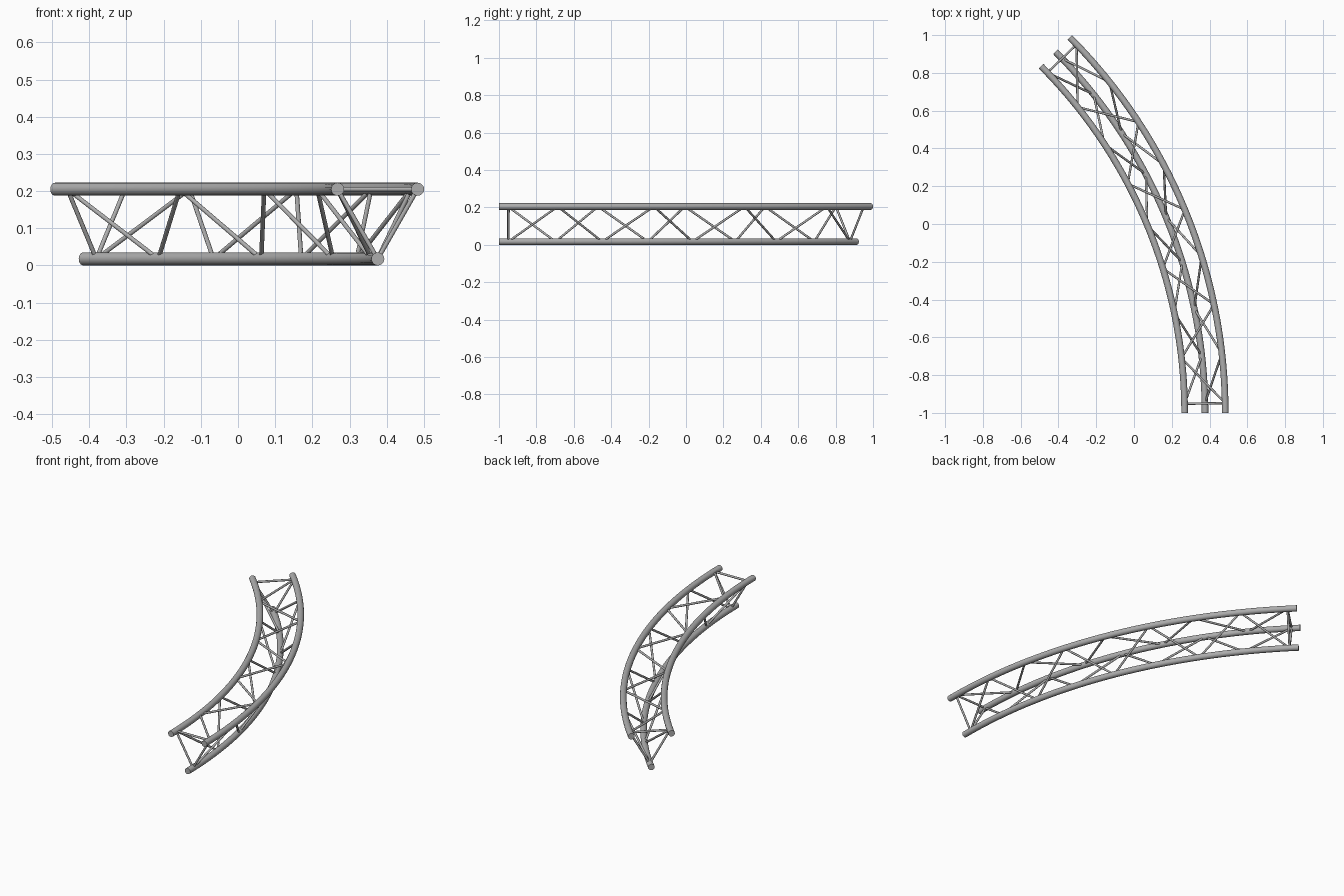
import bpy, bmesh, math
from mathutils import Matrix, Vector

if "Cube" in bpy.data.objects:
    bpy.data.objects.remove(bpy.data.objects["Cube"], do_unlink=True)

# Arc layout: centre, sweep, and the three chords as (radius, height)
CENTRE = Vector((-2.328, -1.0, 0.0))
SWEEP = math.radians(45)
MARGIN = math.radians(1.06)
BAYS = 8
TUBE_R, ROD_R = 0.0175, 0.006
INNER, LOWER, OUTER = (2.596, 0.205), (2.704, 0.0175), (2.811, 0.205)

metal = bpy.data.materials.new("brushed_grey_metal")
metal.use_nodes = True
GREY = (0.42, 0.42, 0.42, 1)
metal.diffuse_color = GREY
metal.node_tree.nodes["Principled BSDF"].inputs["Base Color"].default_value = GREY


def finish(bm, name):
    bmesh.ops.recalc_face_normals(bm, faces=bm.faces[:])
    mesh = bpy.data.meshes.new(name)
    bm.to_mesh(mesh)
    bm.free()
    mesh.materials.append(metal)
    obj = bpy.data.objects.new(name, mesh)
    bpy.context.collection.objects.link(obj)
    bpy.ops.object.select_all(action="DESELECT")
    obj.select_set(True)
    bpy.context.view_layer.objects.active = obj
    bpy.ops.object.shade_smooth_by_angle(angle=math.radians(40))


def node(chord, k):
    """Point on a chord's axis at bay boundary k."""
    a = MARGIN + (SWEEP - 2 * MARGIN) * k / BAYS
    return CENTRE + Vector((chord[0] * math.cos(a), chord[0] * math.sin(a), chord[1]))


def chord_tube(name, chord):
    """Sweep a circle along the arc and cap both ends."""
    bm = bmesh.new()
    place = Matrix.Translation(CENTRE + Vector((chord[0], 0, chord[1])))
    bmesh.ops.create_circle(bm, segments=20, radius=TUBE_R,
                            matrix=place @ Matrix.Rotation(math.pi / 2, 4, "X"))
    bmesh.ops.spin(bm, geom=bm.verts[:] + bm.edges[:], cent=CENTRE,
                   axis=(0, 0, 1), angle=SWEEP, steps=40)
    bmesh.ops.holes_fill(bm, edges=[e for e in bm.edges if e.is_boundary], sides=0)
    finish(bm, name)


def add_rod(bm, a, b):
    d = b - a
    turn = d.to_track_quat("Z", "Y").to_matrix().to_4x4()
    bmesh.ops.create_cone(bm, cap_ends=True, segments=12, radius1=ROD_R,
                          radius2=ROD_R, depth=d.length,
                          matrix=Matrix.Translation((a + b) / 2) @ turn)


def lacing(name, even, odd):
    """Zigzag rods between two chords, with a straight rod at each end."""
    bm = bmesh.new()
    for k in range(BAYS):
        pair = (even, odd) if k % 2 == 0 else (odd, even)
        add_rod(bm, node(pair[0], k), node(pair[1], k + 1))
    for k in (0, BAYS):
        add_rod(bm, node(even, k), node(odd, k))
    finish(bm, name)


# Main tubes
chord_tube("inner_chord", INNER)
chord_tube("lower_chord", LOWER)
chord_tube("outer_chord", OUTER)

# Bracing on the three faces of the truss
lacing("inner_bracing", INNER, LOWER)
lacing("outer_bracing", LOWER, OUTER)
lacing("top_bracing", OUTER, INNER)
